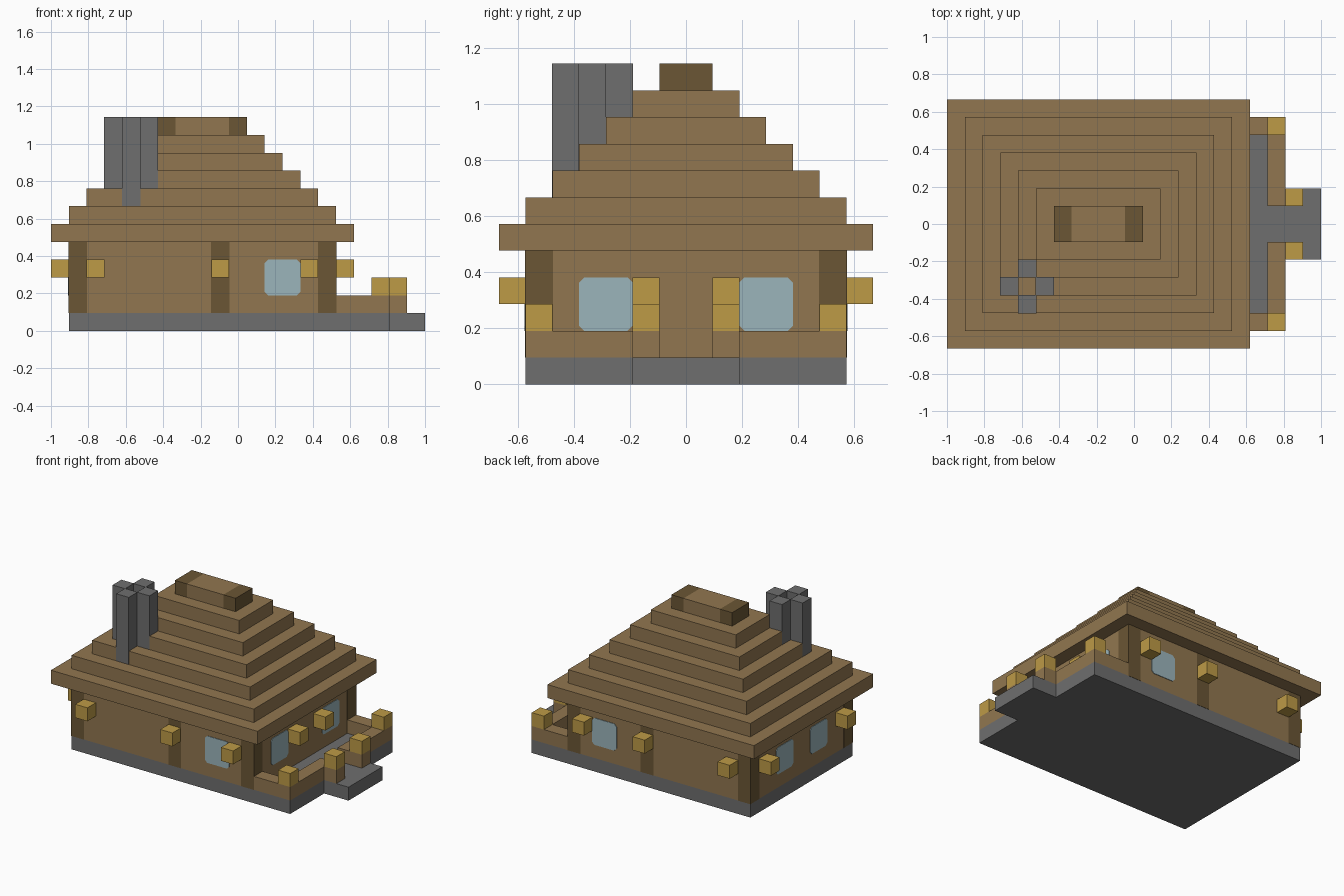
import bpy, bmesh
from mathutils import Vector

cube = bpy.data.objects.get("Cube")
if cube:
    bpy.data.objects.remove(cube, do_unlink=True)

U = 2 / 21                      # one block
ORIGIN = Vector((-1, -7 * U, 0))


def material(name, rgb):
    m = bpy.data.materials.new(name)
    m.use_nodes = True
    m.diffuse_color = (*rgb, 1)
    m.node_tree.nodes["Principled BSDF"].inputs["Base Color"].default_value = (*rgb, 1)
    return m


WOOD = material("wood brown", (0.285, 0.183, 0.080))
DARK = material("dark timber", (0.145, 0.093, 0.035))
STONE = material("stone grey", (0.157, 0.157, 0.157))
LAMP = material("lantern gold", (0.509, 0.325, 0.062))
GLASS = material("window blue", (0.330, 0.460, 0.500))


def blocks(name, mat, boxes, grow=0.0):
    """One object made of boxes (i0, i1, j0, j1, k0, k1) in block units."""
    bm = bmesh.new()
    for i0, i1, j0, j1, k0, k1 in boxes:
        lo = Vector((i0, j0, k0)) * U + ORIGIN - Vector((grow, grow, 0))
        hi = Vector((i1, j1, k1)) * U + ORIGIN + Vector((grow, grow, 0))
        for v in bmesh.ops.create_cube(bm, size=1)["verts"]:
            v.co = (lo + hi) / 2 + v.co * (hi - lo)
    mesh = bpy.data.meshes.new(name)
    bm.to_mesh(mesh)
    bm.free()
    mesh.materials.append(mat)
    ob = bpy.data.objects.new(name, mesh)
    bpy.context.collection.objects.link(ob)
    return ob


def mirrored(boxes):
    """Add the copies on the other side of the middle line."""
    return boxes + [(a, b, 14 - d, 14 - c, e, f) for a, b, c, d, e, f in boxes]


def window(name, center, normal_axis):
    """Thin pane with clipped corners, two blocks square."""
    bm = bmesh.new()
    s, c, t = U, 0.018, 0.004
    outline = [(s - c, -s), (s, c - s), (s, s - c), (s - c, s),
               (c - s, s), (-s, s - c), (-s, c - s), (c - s, -s)]

    def place(a, b, d):
        return (d, a, b) if normal_axis == "x" else (a, d, b)

    base = bm.faces.new([bm.verts.new(place(a, b, -t)) for a, b in outline])
    out = bmesh.ops.extrude_face_region(bm, geom=[base])["geom"]
    bmesh.ops.translate(bm, vec=place(0, 0, 2 * t),
                        verts=[g for g in out if isinstance(g, bmesh.types.BMVert)])
    bmesh.ops.recalc_face_normals(bm, faces=bm.faces)
    mesh = bpy.data.meshes.new(name)
    bm.to_mesh(mesh)
    bm.free()
    mesh.materials.append(GLASS)
    ob = bpy.data.objects.new(name, mesh)
    ob.location = Vector(center) * U + ORIGIN
    bpy.context.collection.objects.link(ob)


# Stone floor and porch step
blocks("foundation", STONE, [(1, 19, 1, 13, 0, 1)])
blocks("porch_step", STONE, [(19, 21, 5, 9, 0, 1)])

# Walls and upright timbers
blocks("walls", WOOD, [(1, 16, 1, 13, 1, 5)])
blocks("wall_posts", DARK, mirrored([(i, i + 1, 1, 2, 1, 5) for i in (1, 9, 15)]), grow=0.002)

# Stepped roof with a capped ridge
for n in range(6):
    blocks(f"roof_tier_{n + 1}", WOOD, [(n, 17 - n, n, 14 - n, 5 + n, 6 + n)])
blocks("roof_ridge", WOOD, [(7, 10, 6, 8, 11, 12)])
blocks("ridge_ends", DARK, [(6, 7, 6, 8, 11, 12), (10, 11, 6, 8, 11, 12)])

# Chimney of four stacks around an open flue
blocks("chimney", STONE, [(i, i + 1, j, j + 1, k, 12) for i, j, k in
                          ((4, 2, 7), (3, 3, 8), (5, 3, 8), (4, 4, 9))], grow=0.0015)

# Porch railing
blocks("porch_rail", WOOD, mirrored([(16, 19, 1, 2, 1, 2), (18, 19, 2, 6, 1, 2),
                                     (19, 20, 5, 6, 1, 2)]))

# Lanterns on the rail and on the walls
blocks("rail_lanterns", LAMP, mirrored([(18, 19, 1, 2, 2, 3), (19, 20, 5, 6, 2, 3)]))
side = [(i, i + 1, 0, 1, 3, 4) for i in (2, 9, 14)]
blocks("wall_lanterns", LAMP, mirrored(side + [(16, 17, 5, 6, 3, 4), (0, 1, 2, 3, 3, 4)]))

# Windows
for label, y in (("front", 1), ("back", 13)):
    window(f"{label}_window", (13, y, 3), "y")
for j in (4, 10):
    window("porch_window", (16, j, 3), "x")
for j in (5, 9):
    window("end_window", (1, j, 3), "x")
